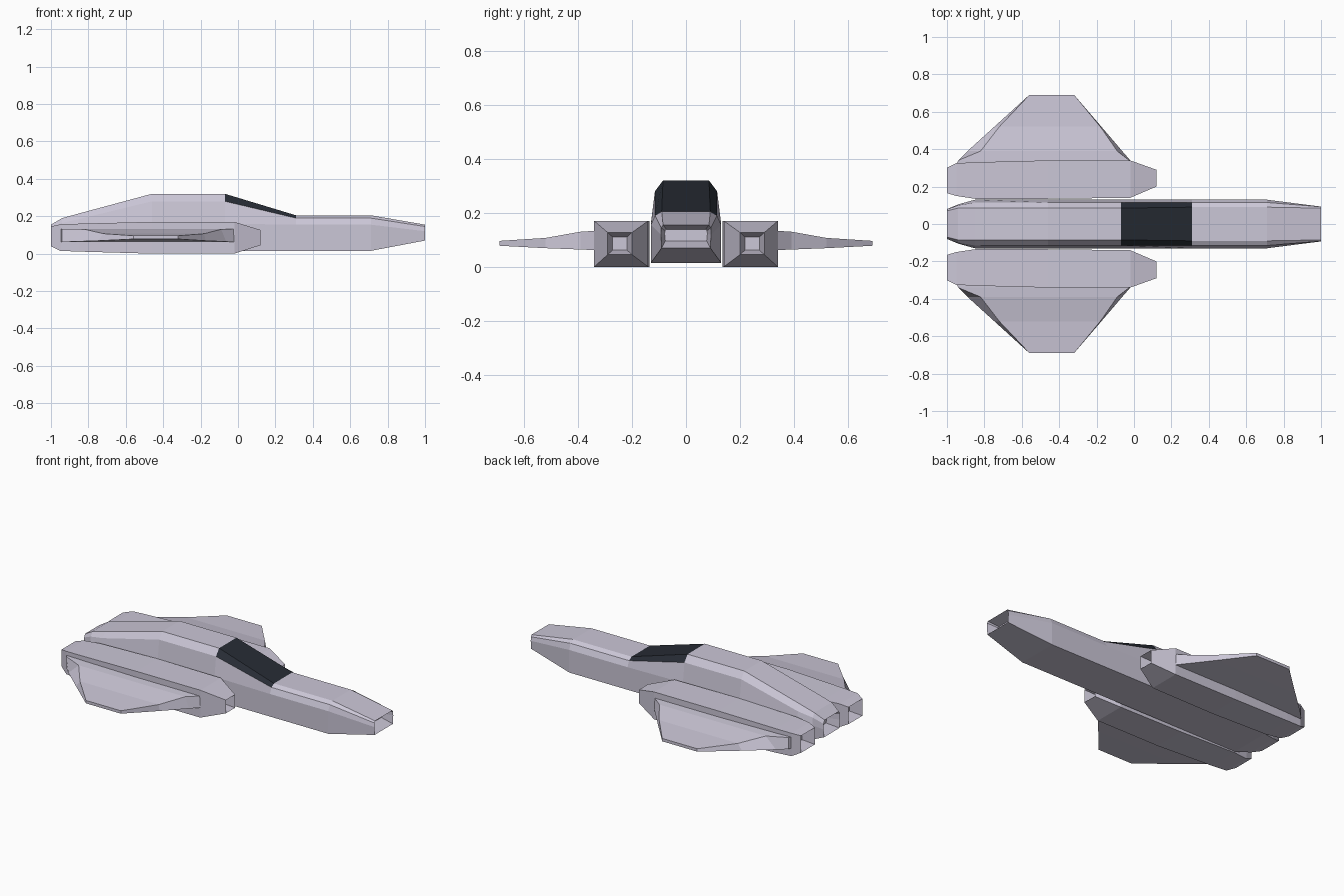
import bpy, bmesh
from mathutils import Vector

if "Cube" in bpy.data.objects:
    bpy.data.objects.remove(bpy.data.objects["Cube"])


def material(name, color):
    m = bpy.data.materials.new(name)
    m.diffuse_color = (*color, 1)
    m.use_nodes = True
    m.node_tree.nodes["Principled BSDF"].inputs["Base Color"].default_value = m.diffuse_color
    return m


hull_mat = material("hull_paint", (0.60, 0.57, 0.68))
glass_mat = material("dark_glass", (0.02, 0.025, 0.035))


def pocket(ring, shift, sy=0.6, sz=0.6):
    """Smaller copy of an end ring, pushed inside to form a recess."""
    c = sum(ring, Vector()) / len(ring)
    return [Vector((p.x + shift, c.y + (p.y - c.y) * sy, c.z + (p.z - c.z) * sz)) for p in ring]


def loft(name, rings, mirror=False, glass=None):
    """Skin a list of rings; glass maps a segment to its glazed sides."""
    bm = bmesh.new()
    vs = [[bm.verts.new(p) for p in r] for r in rings]
    n = len(rings[0])
    for i in range(len(vs) - 1):
        for j in range(n):
            k = (j + 1) % n
            f = bm.faces.new((vs[i][j], vs[i][k], vs[i + 1][k], vs[i + 1][j]))
            if glass and i == glass[0] and j in glass[1]:
                f.material_index = 1
    bm.faces.new(vs[0])
    bm.faces.new(vs[-1])
    bmesh.ops.recalc_face_normals(bm, faces=bm.faces)
    me = bpy.data.meshes.new(name)
    bm.to_mesh(me)
    bm.free()
    me.materials.append(hull_mat)
    me.materials.append(glass_mat)
    ob = bpy.data.objects.new(name, me)
    bpy.context.collection.objects.link(ob)
    if mirror:
        mod = ob.modifiers.new("mirror", "MIRROR")
        mod.use_axis = (False, True, False)
    return ob


# Fuselage: x, then (half width, z) for bottom, side, shoulder, roof
stations = [
    (-1.00, (.075, .05), (.08, .10), (.08, .135), (.07, .155)),
    (-0.94, (.10, .03), (.105, .12), (.10, .165), (.085, .19)),
    (-0.85, (.13, .015), (.13, .14), (.115, .185), (.085, .215)),
    (-0.46, (.13, .015), (.13, .16), (.115, .28), (.085, .32)),
    (-0.07, (.13, .015), (.13, .16), (.115, .28), (.085, .32)),
    (0.31, (.13, .015), (.13, .155), (.115, .19), (.09, .205)),
    (0.71, (.13, .015), (.13, .155), (.115, .19), (.09, .205)),
    (1.00, (.09, .07), (.093, .12), (.092, .145), (.085, .155)),
]
rings = []
for x, *half in stations:
    rings.append([Vector((x, w, z)) for w, z in half] +
                 [Vector((x, -w, z)) for w, z in reversed(half)])
rings = [pocket(rings[0], .07)] + rings + [pocket(rings[-1], -.07, .85, .5)]
# windscreen glass sits on the sloping segment
loft("fuselage", rings, glass=(5, (2, 3, 4)))

# Engine pods: x, inner y, outer y, bottom z, top z
pods = [
    (-1.00, .165, .30, .04, .145),
    (-0.95, .15, .325, .015, .157),
    (-0.85, .135, .33, .011, .16),
    (-0.46, .135, .34, .0, .17),
    (-0.02, .14, .34, .0, .17),
    (0.12, .20, .29, .045, .127),
]
rings = [[Vector((x, a, lo)), Vector((x, b, lo)), Vector((x, b, hi)), Vector((x, a, hi))]
         for x, a, b, lo, hi in pods]
rings = [pocket(rings[0], .07)] + rings + [pocket(rings[-1], -.07)]
loft("engine_pods", rings, mirror=True)

# Wings: y, underside rear x, front x, z, then upper rear x, front x, z
ribs = [
    (.32, -.95, -.02, .062, -.95, -.02, .133),
    (.34, -.94, -.02, .062, -.94, -.025, .133),
    (.39, -.89, -.063, .064, -.82, -.09, .130),
    (.52, -.747, -.174, .069, -.72, -.18, .107),
    (.69, -.56, -.32, .078, -.56, -.32, .096),
]
rings = [[Vector((r0, y, z0)), Vector((f0, y, z0)), Vector((f1, y, z1)), Vector((r1, y, z1))]
         for y, r0, f0, z0, r1, f1, z1 in ribs]
loft("wings", rings, mirror=True)
